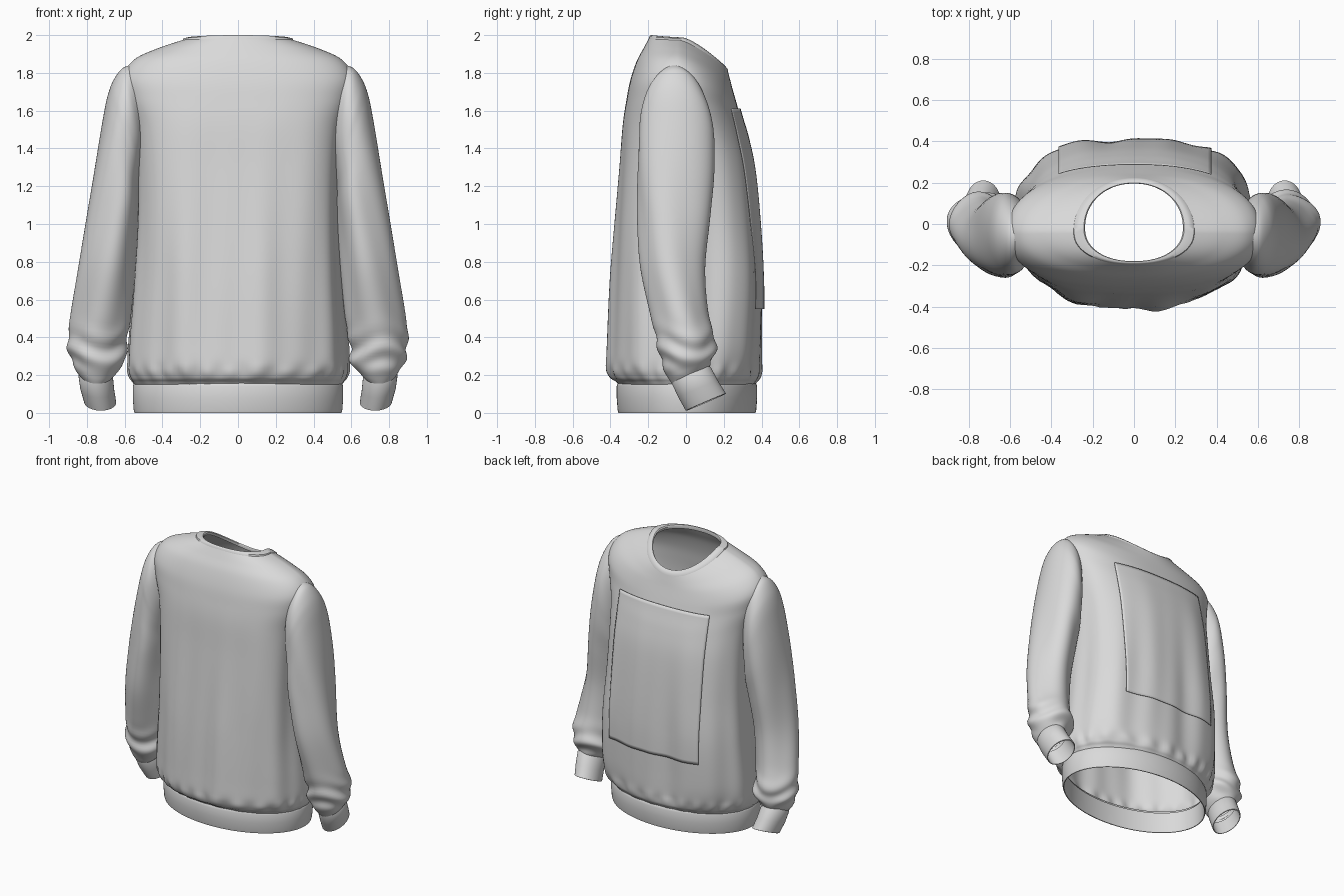
import bpy, bmesh
from math import sin, cos, pi, exp, radians
from mathutils import Vector
from mathutils.bvhtree import BVHTree

cube = bpy.data.objects.get("Cube")
if cube:
    bpy.data.objects.remove(cube, do_unlink=True)

cloth = bpy.data.materials.new("light_grey_cloth")
cloth.use_nodes = True
grey = (0.7, 0.7, 0.7, 1)
cloth.diffuse_color = grey
shader = cloth.node_tree.nodes["Principled BSDF"]
shader.inputs["Base Color"].default_value = grey
shader.inputs["Roughness"].default_value = 0.8


def make_object(name, grid, closed=True):
    """Skin a grid of points into a smooth surface."""
    bm = bmesh.new()
    rows = [[bm.verts.new(p) for p in row] for row in grid]
    for low, high in zip(rows, rows[1:]):
        n = len(low)
        for i in range(n if closed else n - 1):
            j = (i + 1) % n
            bm.faces.new((low[i], low[j], high[j], high[i]))
    bmesh.ops.recalc_face_normals(bm, faces=bm.faces)
    mesh = bpy.data.meshes.new(name)
    bm.to_mesh(mesh)
    bm.free()
    mesh.materials.append(cloth)
    obj = bpy.data.objects.new(name, mesh)
    bpy.context.collection.objects.link(obj)
    bpy.ops.object.select_all(action="DESELECT")
    obj.select_set(True)
    bpy.context.view_layer.objects.active = obj
    bpy.ops.object.shade_smooth_by_angle(angle=radians(50))
    return obj


def smooth_rows(rows, steps):
    """Blend between key rows along a Catmull-Rom curve."""
    out = []
    last = len(rows) - 1
    for k in range(last):
        a, b = rows[max(k - 1, 0)], rows[k]
        c, d = rows[k + 1], rows[min(k + 2, last)]
        for s in range(steps):
            t = s / steps
            out.append([q + t / 2 * (r - p + t * (2*p - 5*q + 4*r - w + t * (3*(q - r) + w - p)))
                        for p, q, r, w in zip(a, b, c, d)])
    return out + [list(rows[-1])]


def torso_ring(row, folds=0.0, segments=160):
    """Ring of side, +y and -y heights, half width, middle y, +y and -y reach
    and the +y and -y squareness (2 is an ellipse)."""
    zs, zf, zb, a, ym, yf, yb, pf, pb = row
    pts = []
    for i in range(segments):
        t = 2 * pi * i / segments
        c, s = cos(t), sin(t)
        z_end, reach, p = (zf, yf - ym, pf) if s > 0 else (zb, ym - yb, pb)
        z = zs + (z_end - zs) * abs(s) ** 1.4
        r = (abs(c) ** p + abs(s) ** p) ** (-1 / p)
        fade = max(0, min(1, (1.65 - z) / 0.9, (z - 0.15) / 0.1))
        drape = 0.02 * fade * (sin(9 * t + 1 + 0.5 * z) + 0.5 * sin(17 * t - z))
        gather = 0.018 * exp(-((z - 0.21) / 0.045) ** 2) * sin(27 * t + 2 * sin(3 * t))
        k = folds * (drape + gather)
        pts.append((a * c * r * (1 + k / 2), ym + reach * s * r * (1 + k), z))
    return pts


def sleeve_ring(row, side, folds=0.0, segments=64):
    """Ring from an outer (x, z) point, an inner (x, z) point, y, half depth, slope."""
    xo, zo, xi, zi, yc, hy, slope = row
    pts = []
    for i in range(segments):
        t = 2 * pi * i / segments
        c, s = cos(t), sin(t)
        z = (zo + zi) / 2 + (zo - zi) / 2 * c + slope * hy * s
        crush = exp(-((z - 0.32) / 0.1) ** 2) * sin(46 * z + 2 * sin(2 * t + side))
        drape = sin(4 * t + 3 * z) * max(0, min(1, (1.6 - z) * 2, (z - 0.25) * 4))
        k = 1 + folds * (0.07 * crush + 0.05 * drape)
        x = (xo + xi) / 2 + (xo - xi) / 2 * c * k
        pts.append((side * x, yc + hy * s * k, z))
    return pts


# Torso, from the waist gathers over the shoulders to the neckline
torso_rows = [
    (.15, .15, .15, .55, 0, .365, -.355, 2.1, 2.1),
    (.165, .165, .165, .56, 0, .375, -.37, 2.1, 2.1),
    (.19, .19, .19, .575, 0, .388, -.4, 2.2, 2.1),
    (.25, .25, .25, .585, 0, .393, -.415, 2.4, 2.2),
    (.4, .4, .4, .578, 0, .395, -.41, 2.8, 2.3),
    (.7, .7, .7, .55, 0, .395, -.395, 3.2, 2.6),
    (1, 1, 1, .53, 0, .38, -.373, 3, 3),
    (1.3, 1.28, 1.3, .53, 0, .355, -.35, 2.7, 3.2),
    (1.5, 1.45, 1.52, .55, 0, .322, -.335, 2.4, 3.1),
    (1.66, 1.56, 1.66, .595, -.02, .29, -.315, 2.2, 2.8),
    (1.78, 1.65, 1.76, .61, -.03, .265, -.295, 2.2, 2.6),
    (1.87, 1.72, 1.86, .55, -.04, .245, -.262, 2.2, 2.4),
    (1.928, 1.77, 1.93, .43, -.04, .232, -.225, 2.1, 2.2),
    (1.975, 1.815, 1.985, .29, -.04, .22, -.195, 2.1, 2.1)]
torso = make_object("torso", [torso_ring(r, 1) for r in smooth_rows(torso_rows, 7)])

# Ribbed waistband, folded inwards at its lower edge
make_object("waistband", [torso_ring((z, z, z, a, 0, a - .18, .19 - a, 2, 2)) for z, a in (
    (.165, .543), (.155, .552), (.14, .557), (.08, .557), (.015, .552),
    (0, .548), (0, .542), (.02, .54), (.15, .536))])

# Neck rib, a flat collar with a turned inner edge
make_object("neck_rib", [torso_ring(r + (2.1, 2.2)) for r in (
    (1.967, 1.807, 1.977, .295, -.04, .224, -.198),
    (1.982, 1.822, 1.993, .29, -.04, .22, -.194),
    (1.988, 1.833, 2, .265, -.03, .21, -.188),
    (1.988, 1.84, 2, .243, -.02, .199, -.182),
    (1.98, 1.835, 1.992, .237, -.02, .196, -.18),
    (1.96, 1.81, 1.97, .245, -.02, .2, -.184))])

# Sleeves that continue the shoulder line, with crushed lower ends and tilted cuffs
sleeve_rows = [
    (.56, 1.845, .49, 1.45, -.06, .12, 0),
    (.615, 1.822, .5, 1.38, -.06, .165, 0),
    (.66, 1.76, .51, 1.3, -.055, .19, 0),
    (.69, 1.68, .515, 1.24, -.05, .2, 0),
    (.715, 1.56, .52, 1.18, -.05, .205, 0),
    (.75, 1.36, .52, 1.08, -.055, .205, 0),
    (.79, 1.1, .53, .95, -.065, .19, 0),
    (.835, .8, .55, .74, -.07, .165, 0),
    (.875, .55, .575, .5, -.035, .145, .1),
    (.895, .4, .595, .36, 0, .145, .2),
    (.89, .3, .595, .28, .015, .14, .3),
    (.86, .235, .64, .22, .02, .115, .35),
    (.835, .2, .67, .19, .025, .1, .4)]
cuff_rows = [
    (.83, .225, .675, .215, .02, .095, .4),
    (.845, .2, .662, .19, .03, .104, .4),
    (.835, .13, .655, .12, .065, .105, .42),
    (.815, .06, .645, .055, .105, .106, .43),
    (.81, .058, .65, .053, .105, .1, .43),
    (.825, .18, .67, .17, .04, .097, .42)]
for side, word in ((1, "left"), (-1, "right")):
    make_object(word + "_sleeve",
                [sleeve_ring(r, side, 1) for r in smooth_rows(sleeve_rows, 7)])
    make_object(word + "_cuff", [sleeve_ring(r, side) for r in cuff_rows])

# Large thin patch that follows the +y face of the torso
tree = BVHTree.FromPolygons([v.co for v in torso.data.vertices],
                            [p.vertices for p in torso.data.polygons])
patch_grid = []
columns, lines = 40, 44
for j in range(lines + 1):
    z = 0.55 + 1.06 * j / lines
    row = []
    for i in range(columns + 1):
        x = -0.365 + 0.74 * i / columns
        hit = tree.ray_cast(Vector((x, 1, z)), Vector((0, -1, 0)))[0]
        row.append((x, hit.y + 0.012, z))
    patch_grid.append(row)
patch = make_object("chest_patch", patch_grid, closed=False)
plate = patch.modifiers.new("thickness", "SOLIDIFY")
plate.thickness = 0.003
plate.offset = 0
